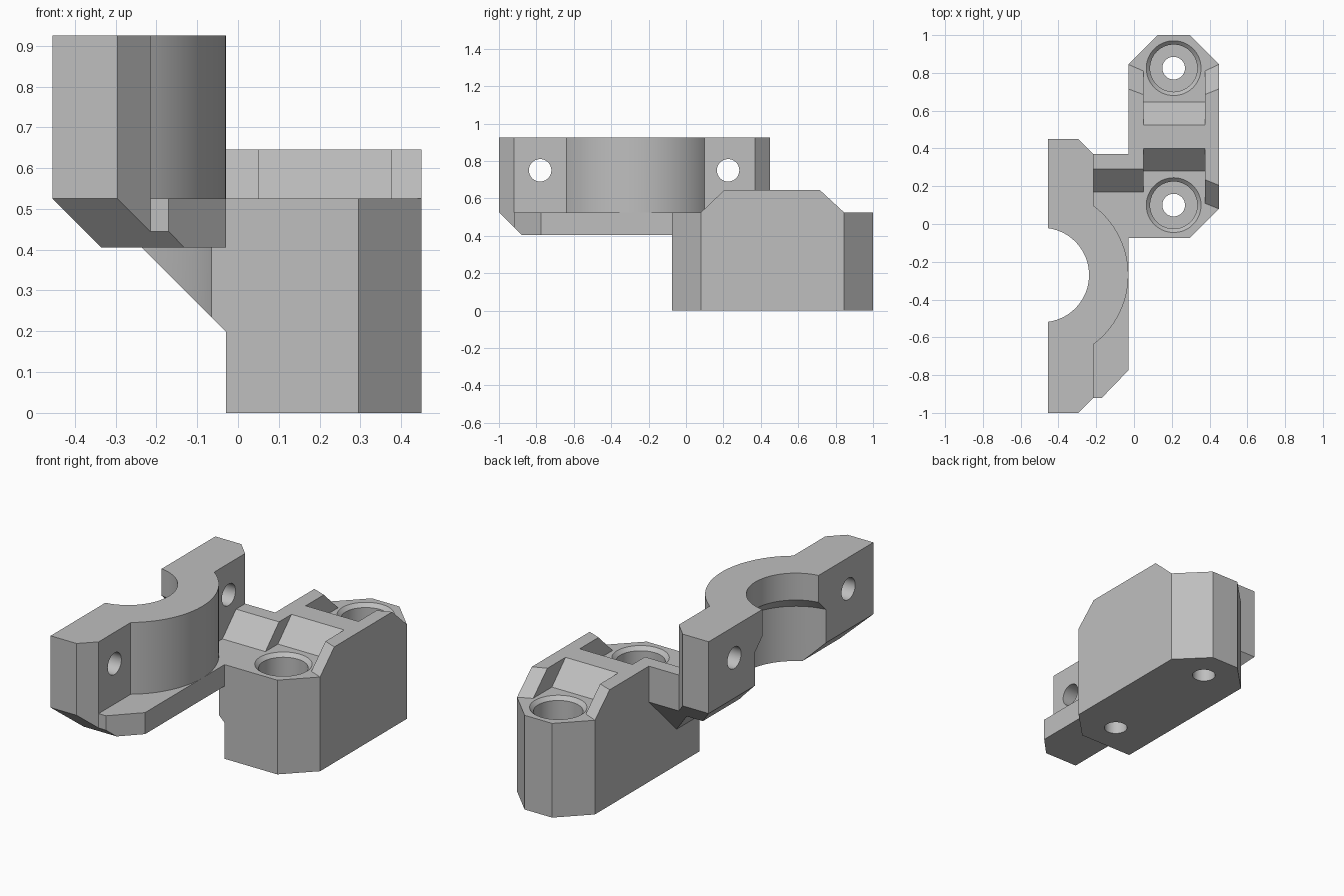
import bpy, bmesh, math
from mathutils import Vector

if "Cube" in bpy.data.objects:
    bpy.data.objects.remove(bpy.data.objects["Cube"])

grey = bpy.data.materials.new("plain grey")
grey.use_nodes = True
grey.diffuse_color = (0.52, 0.52, 0.52, 1)
grey.node_tree.nodes["Principled BSDF"].inputs["Base Color"].default_value = (0.52, 0.52, 0.52, 1)

# Key levels and the shared clamp axis
SHELF, RIDGE, TOP, FLOOR = 0.525, 0.645, 0.925, 0.405
AXIS = (-0.488, -0.27)
R_OUT = 0.458


def finish(name, bm):
    bmesh.ops.recalc_face_normals(bm, faces=bm.faces)
    mesh = bpy.data.meshes.new(name)
    bm.to_mesh(mesh)
    bm.free()
    mesh.materials.append(grey)
    obj = bpy.data.objects.new(name, mesh)
    bpy.context.collection.objects.link(obj)
    return obj


def loft(name, low, high, clips=()):
    """Solid between two matching rings of 3D points, trimmed by planes."""
    bm = bmesh.new()
    a = [bm.verts.new(p) for p in low]
    b = [bm.verts.new(p) for p in high]
    bm.faces.new(a)
    bm.faces.new(b)
    for i in range(len(a)):
        j = (i + 1) % len(a)
        bm.faces.new((a[i], a[j], b[j], b[i]))
    bmesh.ops.recalc_face_normals(bm, faces=bm.faces)
    for point, normal in clips:  # removes the side the normal points to
        geom = bm.verts[:] + bm.edges[:] + bm.faces[:]
        cut = bmesh.ops.bisect_plane(bm, geom=geom, plane_co=point, plane_no=normal,
                                     clear_outer=True)
        edges = [e for e in cut["geom_cut"] if isinstance(e, bmesh.types.BMEdge)]
        bmesh.ops.edgeloop_fill(bm, edges=edges)
    return finish(name, bm)


def prism(name, outline, z0, z1, clips=()):
    return loft(name, [(x, y, z0) for x, y in outline],
                [(x, y, z1) for x, y in outline], clips)


def ridge(name, x0, x1, profile):
    """Extrude a y-z profile along x."""
    return loft(name, [(x0, y, z) for y, z in profile], [(x1, y, z) for y, z in profile])


def lathe(name, profile, center, steps=72):
    """Closed turned solid from (radius, z) pairs."""
    bm = bmesh.new()
    rings = []
    for r, z in profile:
        rings.append([bm.verts.new((center[0] + r * math.cos(2 * math.pi * i / steps),
                                    center[1] + r * math.sin(2 * math.pi * i / steps), z))
                      for i in range(steps)])
    bm.faces.new(rings[0])
    bm.faces.new(rings[-1])
    for a, b in zip(rings, rings[1:]):
        for i in range(steps):
            j = (i + 1) % steps
            bm.faces.new((a[i], a[j], b[j], b[i]))
    return finish(name, bm)


def subtract(obj, cutters):
    bpy.context.view_layer.objects.active = obj
    for c in cutters:
        c.hide_render = True
        mod = obj.modifiers.new("cut", "BOOLEAN")
        mod.operation, mod.solver, mod.object = "DIFFERENCE", "EXACT", c
        bpy.ops.object.modifier_apply(modifier=mod.name)


# Mounting block with two counterbored screw holes
block = prism("mounting_block",
              [(-0.03, -0.075), (0.295, -0.075), (0.45, 0.08), (0.45, 0.845),
               (0.295, 1), (0.125, 1), (-0.03, 0.845)], 0, SHELF)
screws = [lathe("screw_cutter",
                [(0.06, -0.1), (0.06, 0.24), (0.125, 0.24), (0.125, SHELF - 0.02),
                 (0.145, SHELF), (0.145, 0.8)], (0.21, y)) for y in (0.1, 0.825)]
subtract(block, screws)

# Raised top: cross ridge, side rails and the arm to the clamp
parts = [block]
parts.append(ridge("cross_ridge", 0.05, 0.375,
                   [(0.28, SHELF), (0.4, RIDGE), (0.525, RIDGE), (0.645, SHELF)]))
parts.append(loft("right_rail",
                  [(x, y, SHELF) for x, y in
                   ((0.375, 0.11), (0.45, 0.08), (0.45, 0.845), (0.375, 0.81))],
                  [(x, y, RIDGE) for x, y in
                   ((0.375, 0.235), (0.45, 0.205), (0.45, 0.715), (0.375, 0.685))]))
parts.append(loft("left_rail",
                  [(x, y, SHELF) for x, y in
                   ((-0.03, 0.17), (0.05, 0.17), (0.05, 0.81), (-0.03, 0.845))],
                  [(x, y, RIDGE) for x, y in
                   ((-0.03, 0.29), (0.05, 0.29), (0.05, 0.685), (-0.03, 0.715))]))
parts.append(ridge("arm", -0.215, -0.03,
                   [(0.17, SHELF), (0.29, RIDGE), (0.37, RIDGE), (0.37, SHELF)]))

# Clamp half: flat ears with a half-round bulge between them
half = math.acos((-0.215 - AXIS[0]) / R_OUT)
bulge = [(AXIS[0] + R_OUT * math.cos(t), AXIS[1] + R_OUT * math.sin(t))
         for t in (half * (i / 24 - 1) for i in range(49))]
clamp = prism("clamp_half", [(-0.455, -1), (-0.295, -1), (-0.215, -0.92)] + bulge +
              [(-0.215, 0.37), (-0.295, 0.45), (-0.455, 0.45)], SHELF, TOP)

# Base plate under the clamp with sloped lower edges
back_slope = ((0, 0.45, SHELF), Vector((0, 1, -1)).normalized())
base = prism("clamp_base",
             [(-0.455, -1), (-0.295, -1), (-0.215, -0.92), (-0.17, -0.92), (-0.03, -0.775),
              (-0.03, 0.37), (-0.215, 0.37), (-0.295, 0.45), (-0.455, 0.45)], FLOOR, SHELF,
             [back_slope,
              ((0, -1, SHELF), Vector((0, -1, -1)).normalized()),
              ((-0.455, 0, SHELF), Vector((-1, 0, -1)).normalized())])

# Stepped bore and cross bolt holes
bore = lathe("bore_cutter", [(0.315, 0.2), (0.315, 0.71), (0.25, 0.775), (0.25, 1.1)], AXIS, 96)
bolts = []
for y in (-0.78, 0.225):
    bolt = lathe("bolt_cutter", [(0.06, -0.5), (0.06, 0.5)], (0, 0), 48)
    bolt.rotation_euler = (0, math.pi / 2, 0)
    bolt.location = (-0.3, y, 0.75)
    bolts.append(bolt)
bpy.context.view_layer.update()
subtract(clamp, [bore] + bolts)
subtract(base, [bore])

# Gusset between block and base, hollowed around the clamp axis
section = [(-0.235, FLOOR), (-0.03, 0.2), (-0.03, FLOOR)]
gusset = loft("gusset", [(x, -0.075, z) for x, z in section],
              [(x, 0.36, z) for x, z in section], [back_slope])
hollow = lathe("gusset_cutter", [(0.466, 0.1), (0.466, 0.6)], AXIS, 96)
subtract(gusset, [hollow])

for c in screws + bolts + [bore, hollow]:
    bpy.data.objects.remove(c)

# Smooth the round surfaces, keep the edges sharp
bpy.ops.object.select_all(action="DESELECT")
for obj in parts + [clamp, base, gusset]:
    obj.select_set(True)
bpy.context.view_layer.objects.active = block
bpy.ops.object.shade_smooth_by_angle(angle=math.radians(25))
